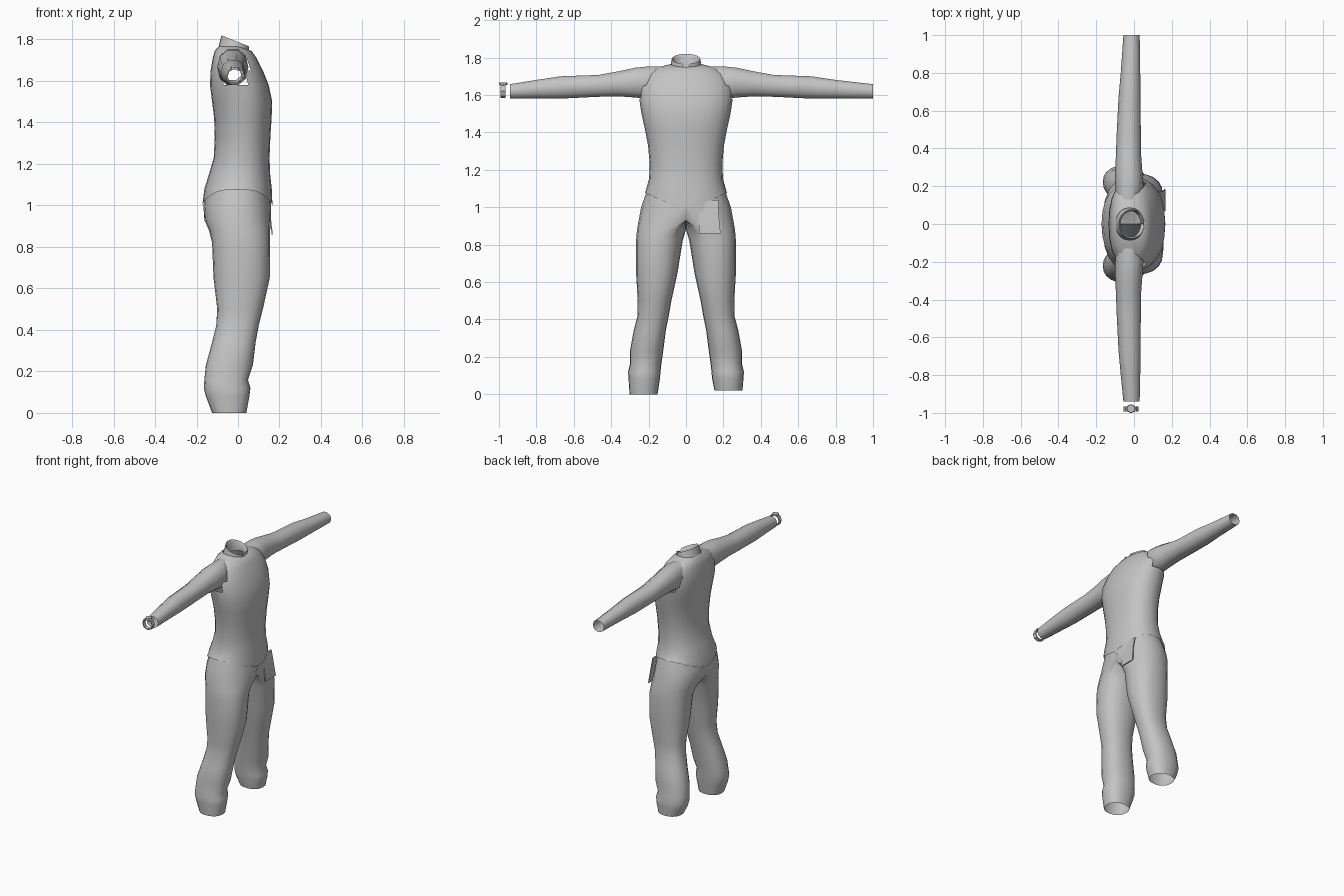
import bpy, bmesh, math
from mathutils import Vector

cube = bpy.data.objects.get("Cube")
if cube:
    bpy.data.objects.remove(cube)

grey = bpy.data.materials.new("cloth_grey")
grey.use_nodes = True
colour = (0.55, 0.55, 0.55, 1)
grey.diffuse_color = colour
grey.node_tree.nodes["Principled BSDF"].inputs["Base Color"].default_value = colour


def finish(name, bm, angle=50):
    bmesh.ops.remove_doubles(bm, verts=bm.verts, dist=0.0005)
    bmesh.ops.recalc_face_normals(bm, faces=bm.faces)
    mesh = bpy.data.meshes.new(name)
    bm.to_mesh(mesh)
    bm.free()
    mesh.materials.append(grey)
    ob = bpy.data.objects.new(name, mesh)
    bpy.context.collection.objects.link(ob)
    bpy.ops.object.select_all(action='DESELECT')
    ob.select_set(True)
    bpy.context.view_layer.objects.active = ob
    bpy.ops.object.shade_smooth_by_angle(angle=math.radians(angle))
    return ob


def loft(bm, rings):
    """Skin a row of closed rings, leaving both ends open."""
    rows = [[bm.verts.new(p) for p in ring] for ring in rings]
    n = len(rows[0])
    for a, b in zip(rows, rows[1:]):
        for i in range(n):
            j = (i + 1) % n
            bm.faces.new((a[i], a[j], b[j], b[i]))


def power(v, e):
    return math.copysign(abs(v) ** e, v)


def oval(back, front, width, z, n=24, e=0.88):
    """Horizontal ring, wider across y than deep along x."""
    mid, deep = (front + back) / 2, (front - back) / 2
    turns = [math.tau * i / n for i in range(n)]
    return [Vector((mid + deep * power(math.cos(t), e),
                    width * power(math.sin(t), e), z)) for t in turns]


# Shirt body: back, front, half width, height
body = [(-.162, .163, .218, 1.08), (-.14, .155, .198, 1.15), (-.117, .152, .194, 1.23),
        (-.112, .156, .203, 1.33), (-.115, .162, .22, 1.42), (-.125, .165, .238, 1.5),
        (-.135, .148, .25, 1.58), (-.132, .12, .243, 1.65), (-.122, .09, .21, 1.71),
        (-.112, .065, .16, 1.745), (-.095, .05, .085, 1.765)]
rings = [oval(*row) for row in body]
hem = oval(-.172, .166, .222, 1.0)
for p in hem:
    p.z = 1.0 + 0.075 * min(1, abs(p.y) / .21) ** 1.5
for p in rings[-1]:
    p.z -= 0.3 * max(0, p.x)
bm = bmesh.new()
loft(bm, [hem] + rings)
# Armholes keep the sleeves hollow right through
holes = []
for f in bm.faces:
    c = f.calc_center_median()
    if abs(c.y) > .15 and abs(c.x + .02) < .06 and 1.59 < c.z < 1.70:
        holes.append(f)
bmesh.ops.delete(bm, geom=holes, context='FACES')
finish("shirt_body", bm)

# Sleeves: distance out, back, front, bottom, top
sleeve = [(.13, -.09, .03, 1.60, 1.757), (.2, -.1, .05, 1.575, 1.757),
          (.27, -.1, .045, 1.583, 1.75), (.36, -.096, .038, 1.59, 1.73),
          (.47, -.092, .036, 1.588, 1.71), (.67, -.082, .035, 1.578, 1.703),
          (.8, -.07, .033, 1.58, 1.683), (.94, -.056, .03, 1.58, 1.66)]


def arm_ring(side, out, back, front, low, high, n=10):
    turns = [math.tau * i / n for i in range(n)]
    return [Vector(((front + back) / 2 + (front - back) / 2 * power(math.cos(t), .9), side * out,
                    (low + high) / 2 + (high - low) / 2 * power(math.sin(t), .9))) for t in turns]


for name, side, tip in (("right_sleeve", -1, .94), ("left_sleeve", 1, 1.0)):
    bm = bmesh.new()
    loft(bm, [arm_ring(side, tip if row is sleeve[-1] else row[0], *row[1:]) for row in sleeve])
    finish(name, bm)

# Collar: sloped band with a front notch and an inner lining
base = oval(-.102, .052, .088, 1.73, 20, 1)
top = oval(-.08, .055, .076, 1.82, 20, 1)
inner = oval(-.072, .046, .068, 1.81, 20, 1)
lining = oval(-.075, .035, .07, 1.735, 20, 1)
for ring, low in ((top, 1.735), (inner, 1.733)):
    for p in ring:
        p.z -= (p.x + .08) * .4
        if p.x > 0 and abs(p.y) < .012:
            p.z = low
bm = bmesh.new()
loft(bm, [base, top, inner, lining])
finish("collar", bm)

# Trousers: height, back, front, inner edge, leg middle, outer edge
leg = [(1.09, -.15, .15, 0, 0, .208), (1.0, -.167, .16, 0, 0, .24),
       (.93, -.162, .158, 0, .05, .253), (.88, -.14, .155, 0, .1, .262),
       (.82, -.125, .155, .018, .14, .267), (.65, -.118, .153, .045, .155, .267),
       (.5, -.1, .12, .078, .17, .258), (.42, -.105, .1, .092, .18, .259),
       (.34, -.125, .085, .108, .19, .28), (.23, -.155, .072, .122, .21, .3),
       (.16, -.162, .048, .132, .22, .3), (.12, -.165, .06, .136, .22, .31),
       (.08, -.155, .055, .14, .225, .307), (0, -.125, .04, .152, .225, .302)]


def leg_ring(side, z, back, front, near, mid, far, n=20):
    pts = []
    for i in range(n):
        t = math.tau * i / n
        s = power(math.sin(t), .88)
        if s >= 0:
            y = mid + (far - mid) * s
        else:
            y = mid + (mid - near) * max(-1, s * (3 if z > .9 else 1))
        x = (front + back) / 2 + (front - back) / 2 * power(math.cos(t), .88)
        pts.append(Vector((x, side * y, z)))
    return pts


bm = bmesh.new()
for side, floor in ((-1, 0), (1, .02)):
    loft(bm, [leg_ring(side, max(row[0], floor), *row[1:]) for row in leg])
seam = [f for f in bm.faces if all(abs(v.co.y) < .001 for v in f.verts)]
bmesh.ops.delete(bm, geom=seam, context='FACES')
finish("trousers", bm)

# Hanging flap on the left thigh
bm = bmesh.new()
loft(bm, [[Vector((x + dx, y, z)) for dx in (0, .006) for y in ((.07, .175) if dx == 0 else (.175, .07))]
          for x, z in ((.135, 1.04), (.15, .96), (.162, .86))])
for v in bm.verts:
    if v.co.z < .9 and v.co.y > .1:
        v.co.y += .01
bmesh.ops.holes_fill(bm, edges=bm.edges)
finish("thigh_flap", bm, 30)

# Wrist band with a small dial on top
bm = bmesh.new()
shape = (-.056, .024, 1.583, 1.662)
thin = (-.05, .018, 1.589, 1.656)
loft(bm, [arm_ring(-1, .965, *thin, 8), arm_ring(-1, .965, *shape, 8),
          arm_ring(-1, .992, *shape, 8), arm_ring(-1, .992, *thin, 8),
          arm_ring(-1, .965, *thin, 8)])
finish("wrist_band", bm, 30)

bm = bmesh.new()
bmesh.ops.create_cone(bm, cap_ends=True, segments=8, radius1=.0235, radius2=.021, depth=.012)
bmesh.ops.translate(bm, verts=bm.verts, vec=(-.016, -.9775, 1.661))
finish("wrist_dial", bm, 30)
